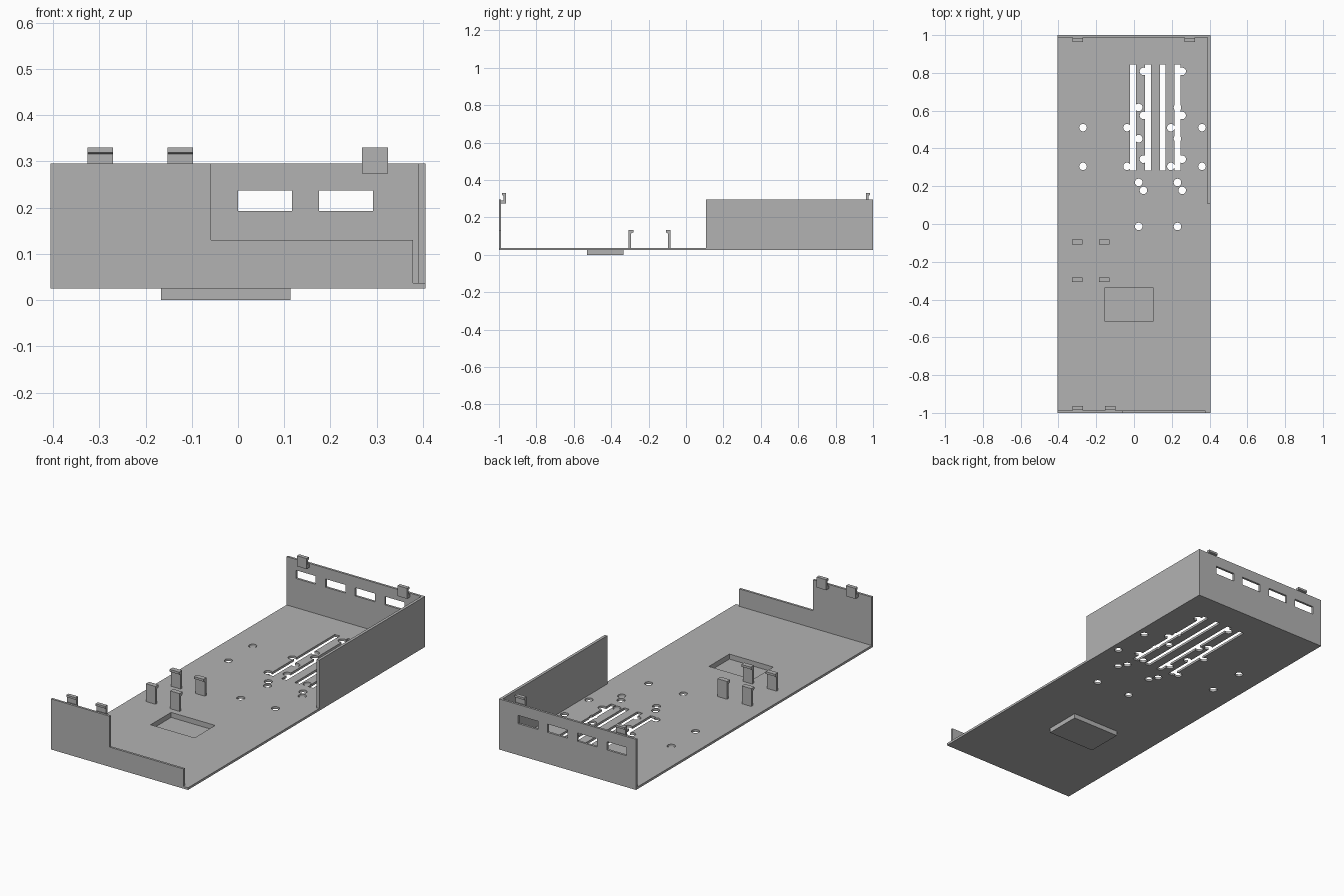
import bpy
import bmesh
from math import pi
from mathutils import Matrix, Vector

cube = bpy.data.objects.get("Cube")
if cube:
    bpy.data.objects.remove(cube, do_unlink=True)

grey = bpy.data.materials.new("plain grey")
grey.use_nodes = True
grey.diffuse_color = (0.45, 0.45, 0.45, 1)
grey.node_tree.nodes["Principled BSDF"].inputs["Base Color"].default_value = grey.diffuse_color

BOTTOM, FLOOR, TOP = 0.025, 0.037, 0.295
HALF_W, WALL = 0.405, 0.012
INNER = 1 - WALL


def finish(name, bm):
    bmesh.ops.recalc_face_normals(bm, faces=bm.faces)
    mesh = bpy.data.meshes.new(name)
    bm.to_mesh(mesh)
    bm.free()
    mesh.materials.append(grey)
    obj = bpy.data.objects.new(name, mesh)
    bpy.context.collection.objects.link(obj)
    return obj


def boxes(name, spans):
    """Separate boxes, each given as x, y and z ranges."""
    bm = bmesh.new()
    for span in spans:
        low, high = Vector([s[0] for s in span]), Vector([s[1] for s in span])
        place = Matrix.Translation((low + high) / 2) @ Matrix.Diagonal((high - low).to_4d())
        bmesh.ops.create_cube(bm, size=1, matrix=place)
    return finish(name, bm)


def extrusion(name, points, offset):
    bm = bmesh.new()
    face = bm.faces.new([bm.verts.new(p) for p in points])
    moved = bmesh.ops.extrude_face_region(bm, geom=[face])["geom"]
    verts = [v for v in moved if isinstance(v, bmesh.types.BMVert)]
    bmesh.ops.translate(bm, verts=verts, vec=offset)
    return finish(name, bm)


def cut(target, cutter):
    cutter.hide_render = True
    mod = target.modifiers.new("cut", 'BOOLEAN')
    mod.operation, mod.solver, mod.object = 'DIFFERENCE', 'EXACT', cutter
    bpy.context.view_layer.objects.active = target
    bpy.ops.object.modifier_apply(modifier=mod.name)
    bpy.data.objects.remove(cutter, do_unlink=True)


# Floor plate with mounting holes, vent slots and tray opening
floor = boxes("floor_plate", [((-HALF_W, HALF_W), (-1, 1), (BOTTOM, FLOOR))])
hole_grid = [
    ((-0.27, -0.037, 0.195, 0.36), (0.305, 0.51)),
    ((0.025, 0.23), (-0.013, 0.22, 0.452, 0.617)),
    ((0.05, 0.255), (0.178, 0.343, 0.575, 0.808)),
]
bm = bmesh.new()
for xs, ys in hole_grid:
    for x in xs:
        for y in ys:
            bmesh.ops.create_cone(bm, cap_ends=True, segments=24, radius1=0.02, radius2=0.02,
                                  depth=0.1, matrix=Matrix.Translation((x, y, BOTTOM)))
cut(floor, finish("hole_cutter", bm))
through = (-0.1, 0.1)
cut(floor, boxes("slot_cutter", [((x - 0.015, x + 0.015), (0.283, 0.845), through)
                                 for x in (-0.005, 0.074, 0.152, 0.23)]))
opening = ((-0.157, 0.103), (-0.513, -0.34))
cut(floor, boxes("opening_cutter", [(*opening, through)]))

# Shallow tray hanging under the floor
tray = boxes("sunken_tray", [((-0.166, 0.114), (-0.53, -0.334), (0, BOTTOM))])
cut(tray, boxes("tray_cutter", [(*opening, (0.01, 0.1))]))

# Stepped front wall
steps = [(-HALF_W, FLOOR), (0.378, FLOOR), (0.378, 0.13),
         (-0.058, 0.13), (-0.058, TOP), (-HALF_W, TOP)]
extrusion("front_wall", [(x, -1, z) for x, z in steps], (0, WALL, 0))

# Back wall with four windows
back = boxes("back_wall", [((-HALF_W, HALF_W), (INNER, 1), (FLOOR, TOP))])
cut(back, boxes("window_cutter", [((x, x + 0.117), (0.9, 1.1), (0.193, 0.237))
                                  for x in (-0.35, -0.175, 0, 0.175)]))

# Side wall
boxes("side_wall", [((0.39, HALF_W), (0.107, INNER), (FLOOR, TOP))])

# Snap clips on the walls: foot on the wall, upright tongue, small outward lip
CLIP_W = 0.056
snap = [(INNER, 0.274), (0.963, 0.274), (0.963, 0.33), (0.983, 0.33),
        (0.983, 0.319), (0.975, 0.316), (0.975, 0.29), (INNER, 0.29)]
for name, x, side in (("front_clip_outer", -0.326, -1), ("front_clip_inner", -0.153, -1),
                      ("back_clip_right", -0.326, 1), ("back_clip_left", 0.268, 1)):
    extrusion(name, [(x, side * y, z) for y, z in snap], (CLIP_W, 0, 0))

# Four hooked posts, the hooks facing each other
MIDDLE = -0.195
hook = [(0.113, FLOOR), (0.113, 0.132), (0.087, 0.132), (0.087, 0.12),
        (0.1, 0.113), (0.1, FLOOR)]
for row, side in (("front", -1), ("back", 1)):
    for column, x in (("outer", -0.328), ("inner", -0.185)):
        extrusion(f"{row}_post_{column}",
                  [(x, MIDDLE + side * y, z) for y, z in hook], (CLIP_W, 0, 0))
